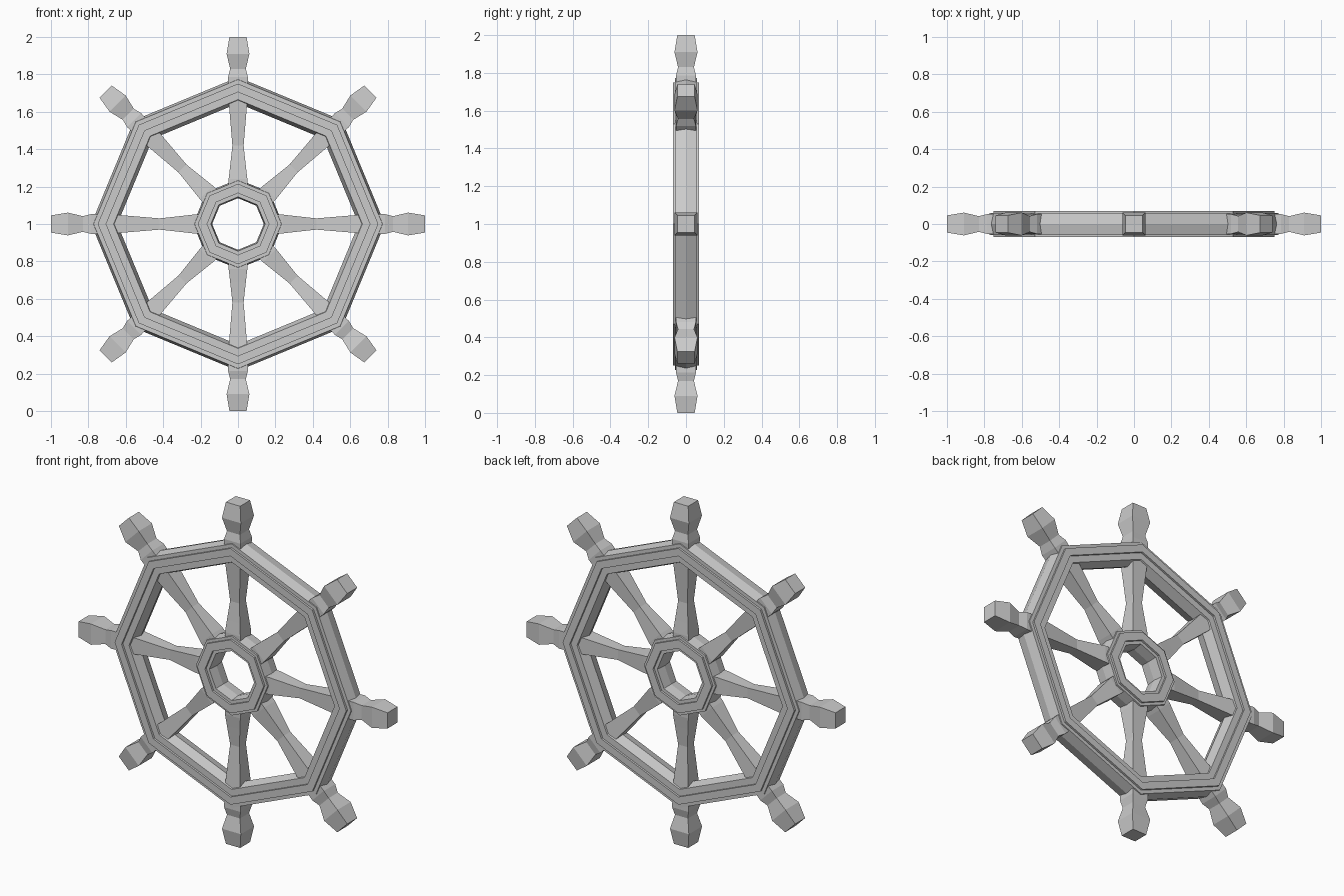
import bpy, bmesh, math
from mathutils import Matrix, Vector

if "Cube" in bpy.data.objects:
    bpy.data.objects.remove(bpy.data.objects["Cube"])

SIDES = 8
CENTRE = Vector((0, 0, 1))


def finish(name, bm):
    bmesh.ops.recalc_face_normals(bm, faces=bm.faces)
    mesh = bpy.data.meshes.new(name)
    bm.to_mesh(mesh)
    bm.free()
    obj = bpy.data.objects.new(name, mesh)
    obj.location = CENTRE
    bpy.context.collection.objects.link(obj)
    return obj


def bridge(bm, a, b):
    n = len(a)
    for i in range(n):
        j = (i + 1) % n
        bm.faces.new((a[i], a[j], b[j], b[i]))


def octagon_ring(name, half):
    """Sweep a closed (radius, y) section round the y axis; half is mirrored in y."""
    section = half + [(r, -y) for r, y in reversed(half[1:-1])]
    bm = bmesh.new()
    loops = []
    for k in range(SIDES):
        a = k * math.tau / SIDES
        loops.append([bm.verts.new((r * math.cos(a), y, r * math.sin(a))) for r, y in section])
    for k in range(SIDES):
        bridge(bm, loops[k], loops[(k + 1) % SIDES])
    return finish(name, bm)


def spoke(name, profile, angle):
    """Square turned bar along z from (radius, half width) pairs, rotated about y."""
    bm = bmesh.new()
    loops = [[bm.verts.new((x * w, y * w, r)) for x, y in ((-1, -1), (1, -1), (1, 1), (-1, 1))]
             for r, w in profile]
    for a, b in zip(loops, loops[1:]):
        bridge(bm, a, b)
    bm.faces.new(loops[0])
    bm.faces.new(loops[-1])
    bmesh.ops.transform(bm, matrix=Matrix.Rotation(angle, 4, 'Y'), verts=bm.verts)
    return finish(name, bm)


# Outer rim: ridged edges with a raised band on each face
octagon_ring("rim", [(0.785, 0), (0.772, 0.058), (0.75, 0.058), (0.75, 0.07),
                     (0.705, 0.07), (0.705, 0.058), (0.665, 0.058), (0.645, 0)])

# Hub: smaller ring with the same moulding
octagon_ring("hub", [(0.24, 0), (0.232, 0.058), (0.215, 0.058), (0.215, 0.07),
                     (0.165, 0.07), (0.165, 0.058), (0.145, 0.058), (0.138, 0)])

# Spokes with handles, running through the rim
SPOKE = [(0.19, 0.05), (0.24, 0.05), (0.31, 0.042), (0.42, 0.03), (0.6, 0.045),
         (0.66, 0.05), (0.785, 0.053), (0.83, 0.042), (0.91, 0.061), (1.0, 0.046)]
for k in range(SIDES):
    spoke(f"spoke_{k + 1}", SPOKE, k * math.tau / SIDES)
